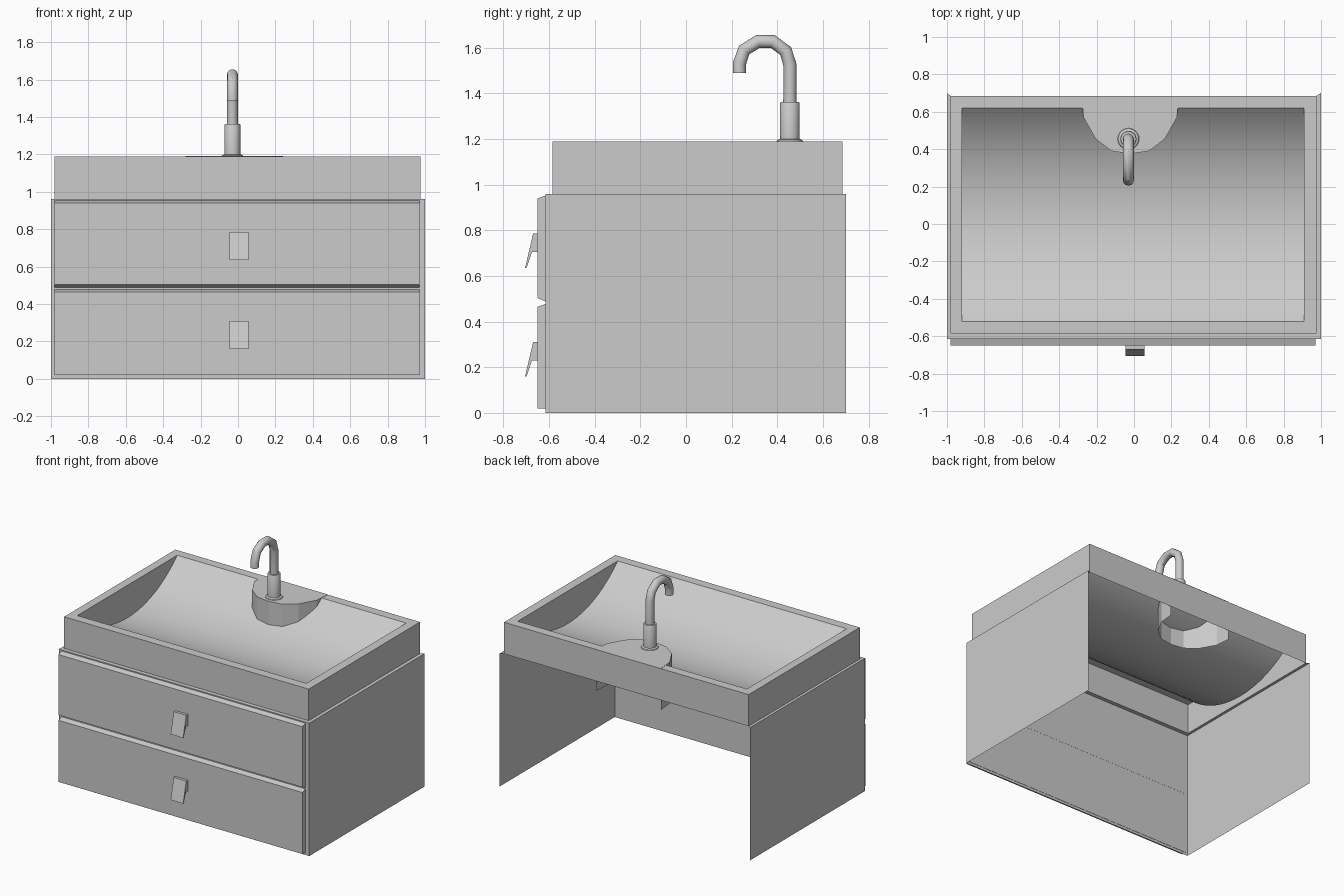
import bpy, bmesh, math

if "Cube" in bpy.data.objects:
    bpy.data.objects.remove(bpy.data.objects["Cube"])


def make(name, verts, faces, smooth=False):
    me = bpy.data.meshes.new(name)
    me.from_pydata(verts, [], faces)
    bm = bmesh.new()
    bm.from_mesh(me)
    bmesh.ops.remove_doubles(bm, verts=bm.verts, dist=1e-5)
    bmesh.ops.recalc_face_normals(bm, faces=bm.faces)
    bm.to_mesh(me)
    bm.free()
    ob = bpy.data.objects.new(name, me)
    bpy.context.collection.objects.link(ob)
    if smooth:
        smooth_by_angle(ob)
    return ob


def smooth_by_angle(ob):
    bpy.ops.object.select_all(action='DESELECT')
    ob.select_set(True)
    bpy.context.view_layer.objects.active = ob
    bpy.ops.object.shade_smooth_by_angle(angle=math.radians(35))


def extrude_x(name, profile, x0, x1):
    """Closed prism from a (y, z) profile."""
    n = len(profile)
    verts = [(x, y, z) for x in (x0, x1) for y, z in profile]
    faces = [(i, (i + 1) % n, n + (i + 1) % n, n + i) for i in range(n)]
    faces += [tuple(range(n)), tuple(range(n, 2 * n))]
    return make(name, verts, faces)


def rect(x0, x1, y0, y1, z):
    return [(x0, y0, z), (x1, y0, z), (x1, y1, z), (x0, y1, z)]


# Cabinet: thin front and sides with a narrow ledge, open back and bottom
H, TOP = 0.96, 1.188
outer = rect(-1, 1, -0.615, 0.70, 0)
cab = outer + [(x, y, H) for x, y, _ in outer] + rect(-0.98, 0.975, -0.585, 0.685, H)
cab_faces = []
for a, b in ((3, 0), (0, 1), (1, 2)):
    cab_faces += [(a, b, b + 4, a + 4), (a + 4, b + 4, b + 8, a + 8)]
make("cabinet", cab, cab_faces)

# Drawer fronts and tapered pulls
for name, dz in (("lower", 0.0), ("upper", 0.475)):
    top = 0.47 + dz
    bottom = 0.02 if dz == 0 else 0.503
    extrude_x(name + "_drawer",
              [(-0.613, bottom - (0.0 if dz == 0 else 0.016)), (-0.65, bottom),
               (-0.65, top - 0.005), (-0.613, top + 0.008)], -0.98, 0.97)
    extrude_x(name + "_handle",
              [(-0.65, 0.31 + dz), (-0.67, 0.31 + dz), (-0.705, 0.16 + dz),
               (-0.698, 0.16 + dz), (-0.675, 0.23 + dz), (-0.65, 0.23 + dz)],
              -0.045, 0.055)

# Basin: outer skirt, flat rim, trough arc and flat end walls
X0, X1, Y0, Y1, depth, N = -0.92, 0.91, -0.52, 0.62, 0.235, 24
v = rect(-0.98, 0.975, -0.585, 0.685, H) + rect(-0.98, 0.975, -0.585, 0.685, TOP)
v += rect(X0, X1, Y0, Y1, TOP)
f = []
for i in range(4):
    j = (i + 1) % 4
    f += [(i, j, j + 4, i + 4), (i + 4, j + 4, j + 8, i + 8)]
half = (Y1 - Y0) / 2
R = (half ** 2 + depth ** 2) / (2 * depth)
amax = math.asin(half / R)
ends = []
for x in (X0, X1):
    s = len(v)
    for i in range(N + 1):
        a = -amax + 2 * amax * i / N
        v.append((x, (Y0 + Y1) / 2 + R * math.sin(a), TOP - depth + R - R * math.cos(a)))
    ends.append(s)
    f.append(tuple(range(s, s + N + 1)))
f += [(ends[0] + i, ends[0] + i + 1, ends[1] + i + 1, ends[1] + i) for i in range(N)]
make("basin", v, f, True)

# Faucet platform: faceted half-round with a wall passing through the trough
half_plan = [(0.26, 0.685), (0.25, 0.57), (0.185, 0.455), (0.10, 0.39)]
plan = [(x - 0.02, y) for x, y in half_plan] + [(-0.02, 0.375)]
plan += [(-x - 0.02, y) for x, y in reversed(half_plan)]
n = len(plan)
pv = [(x, y, z) for z in (0.89, TOP + 0.002) for x, y in plan]
make("faucet_platform", pv,
     [(i, i + 1, n + i + 1, n + i) for i in range(n - 1)] + [tuple(range(n, 2 * n))])

# Faucet base and body, lathed from one profile
FX, FY, S = -0.03, 0.455, 24
prof = [(0.058, 1.189), (0.055, 1.195), (0.043, 1.2), (0.043, 1.357), (0.04, 1.362)]
lv = [(FX + r * math.cos(2 * math.pi * k / S), FY + r * math.sin(2 * math.pi * k / S), z)
      for r, z in prof for k in range(S)]
lf = [(j * S + k, j * S + (k + 1) % S, (j + 1) * S + (k + 1) % S, (j + 1) * S + k)
      for j in range(len(prof) - 1) for k in range(S)]
lf.append(tuple(range((len(prof) - 1) * S, len(prof) * S)))
make("faucet_body", lv, lf, True)

# Gooseneck spout swept along a coarse path
path = [(FY, 1.35), (FY, 1.525), (0.437, 1.585), (0.38, 1.627), (0.315, 1.627),
        (0.255, 1.59), (0.234, 1.53), (0.234, 1.488)]
cu = bpy.data.curves.new("faucet_spout", 'CURVE')
cu.dimensions = '3D'
cu.bevel_depth = 0.029
cu.bevel_resolution = 4
cu.use_fill_caps = True
sp = cu.splines.new('POLY')
sp.points.add(len(path) - 1)
for p, (y, z) in zip(sp.points, path):
    p.co = (FX, y, z, 1)
spout = bpy.data.objects.new("faucet_spout", cu)
bpy.context.collection.objects.link(spout)
bpy.ops.object.select_all(action='DESELECT')
spout.select_set(True)
bpy.context.view_layer.objects.active = spout
bpy.ops.object.convert(target='MESH')
smooth_by_angle(bpy.context.view_layer.objects.active)
